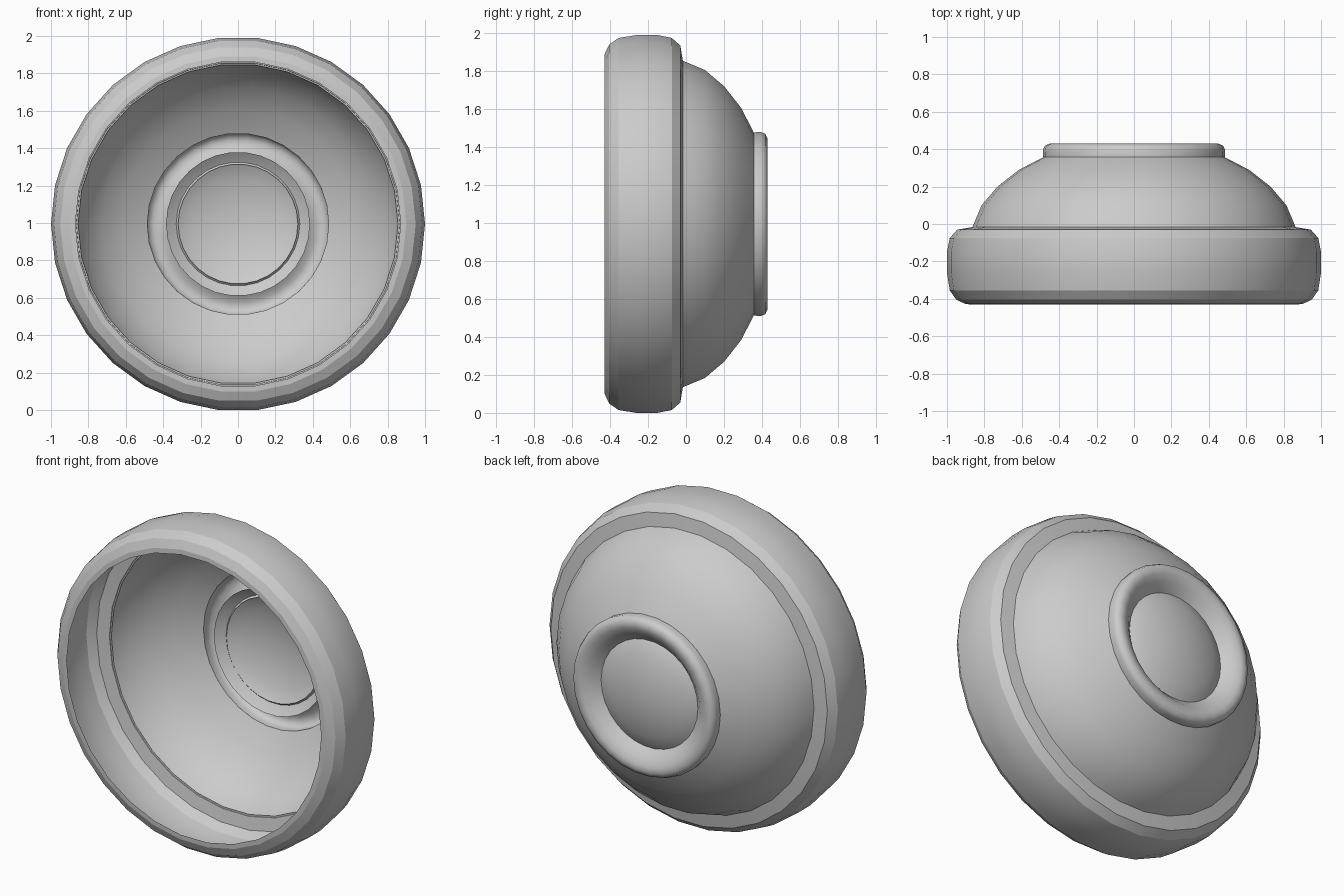
import bpy, bmesh, math

if "Cube" in bpy.data.objects:
    bpy.data.objects.remove(bpy.data.objects["Cube"])

SIDES = 30
CENTRE_Z = math.cos(math.pi / SIDES)   # flat edge rests on the ground


def revolve(name, profile, angle):
    """Spin a (radius, y) profile about the y axis, running front to back."""
    bm = bmesh.new()
    rings = []
    for k in range(SIDES):
        a = 2 * math.pi * k / SIDES
        rings.append([bm.verts.new((r * math.cos(a), y, CENTRE_Z + r * math.sin(a)))
                      for r, y in profile])
    for k in range(SIDES):
        a, b = rings[k], rings[(k + 1) % SIDES]
        for i in range(len(profile) - 1):
            bm.faces.new((a[i], a[i + 1], b[i + 1], b[i]))
    bmesh.ops.remove_doubles(bm, verts=bm.verts, dist=1e-5)
    me = bpy.data.meshes.new(name)
    bm.to_mesh(me)
    bm.free()
    ob = bpy.data.objects.new(name, me)
    bpy.context.collection.objects.link(ob)
    bpy.ops.object.select_all(action='DESELECT')
    ob.select_set(True)
    bpy.context.view_layer.objects.active = ob
    bpy.ops.object.shade_smooth_by_angle(angle=math.radians(angle))
    return ob


# Tyre: hollow open band, rounded at both shoulders
revolve("tyre", [(0.87, -0.43), (0.90, -0.428), (0.95, -0.405), (0.985, -0.355),
                 (1.0, -0.26), (1.0, -0.15), (0.985, -0.075),
                 (0.945, -0.03), (0.855, -0.015)], 18)

# Wheel dome: bowl shaped shell
revolve("wheel_dome", [(0.865, -0.02), (0.853, 0.01), (0.815, 0.1), (0.73, 0.2),
                       (0.615, 0.29), (0.485, 0.357)], 35)

# Hub ring: raised rounded lip sloping inward
revolve("hub_ring", [(0.485, 0.355), (0.487, 0.395), (0.477, 0.418), (0.45, 0.43),
                     (0.42, 0.426), (0.38, 0.403), (0.34, 0.366), (0.32, 0.345)], 45)

# Hub cap: shallow dome inside the ring
revolve("hub_cap", [(0.385, 0.315), (0.33, 0.357), (0.25, 0.392),
                    (0.13, 0.42), (0.0, 0.43)], 45)
